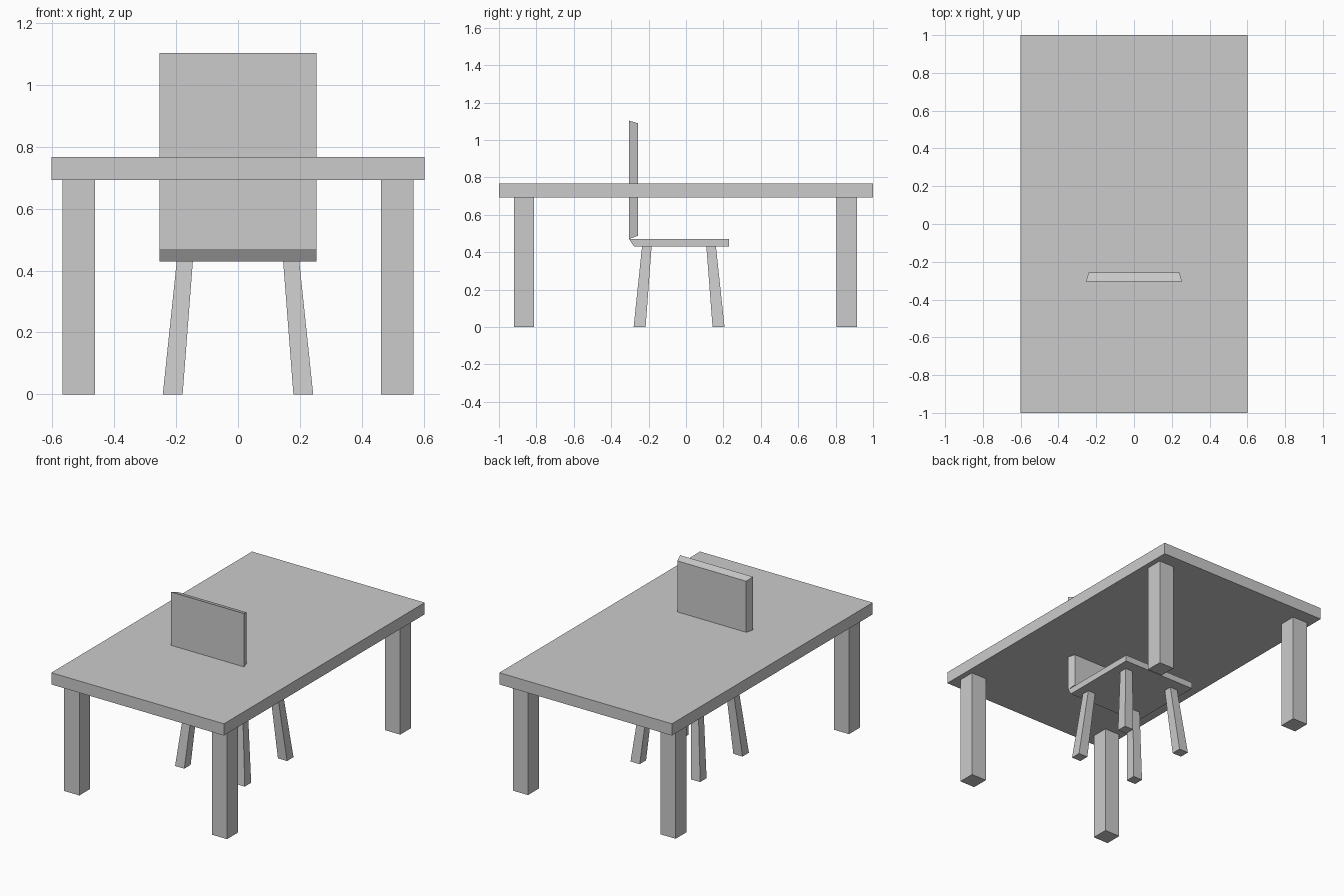
import bpy, bmesh

if "Cube" in bpy.data.objects:
    bpy.data.objects.remove(bpy.data.objects["Cube"])


def loft(name, lower, upper):
    """Six-sided block between two four-point loops."""
    bm = bmesh.new()
    a = [bm.verts.new(p) for p in lower]
    b = [bm.verts.new(p) for p in upper]
    bm.faces.new(a[::-1])
    bm.faces.new(b)
    for i in range(4):
        j = (i + 1) % 4
        bm.faces.new((a[i], a[j], b[j], b[i]))
    bmesh.ops.recalc_face_normals(bm, faces=bm.faces[:])
    mesh = bpy.data.meshes.new(name)
    bm.to_mesh(mesh)
    bm.free()
    obj = bpy.data.objects.new(name, mesh)
    bpy.context.collection.objects.link(obj)
    return obj


def rect(x0, x1, y0, y1, z):
    return [(x0, y0, z), (x1, y0, z), (x1, y1, z), (x0, y1, z)]


def upright(x0, x1, z0, z1, y):
    return [(x0, y, z0), (x1, y, z0), (x1, y, z1), (x0, y, z1)]


def mirror_x(obj):
    mod = obj.modifiers.new("Mirror", 'MIRROR')
    mod.use_axis[0] = True
    return obj


# Table top
loft("table_top", rect(-0.602, 0.602, -1, 1, 0.693), rect(-0.602, 0.602, -1, 1, 0.767))

# Straight table legs, mirrored left to right
for name, y0, y1 in (("front", -0.92, -0.813), ("back", 0.805, 0.914)):
    mirror_x(loft(f"table_{name}_legs",
                  rect(0.462, 0.568, y0, y1, 0),
                  rect(0.462, 0.568, y0, y1, 0.693)))

# Chair seat with a bevelled edge under the backrest
loft("chair_seat", rect(-0.254, 0.254, -0.278, 0.231, 0.43),
     rect(-0.254, 0.254, -0.304, 0.231, 0.47))

# Chair backrest, narrowing towards its inner face
loft("chair_backrest", upright(-0.254, 0.254, 0.47, 1.103, -0.304),
     upright(-0.24, 0.24, 0.488, 1.089, -0.257))

# Splayed, tapered chair legs: foot and head extents in y
for name, foot, head in (("front", (-0.28, -0.216), (-0.235, -0.184)),
                         ("back", (0.142, 0.206), (0.109, 0.16))):
    mirror_x(loft(f"chair_{name}_legs",
                  rect(0.179, 0.243, *foot, 0),
                  rect(0.146, 0.198, *head, 0.43)))
